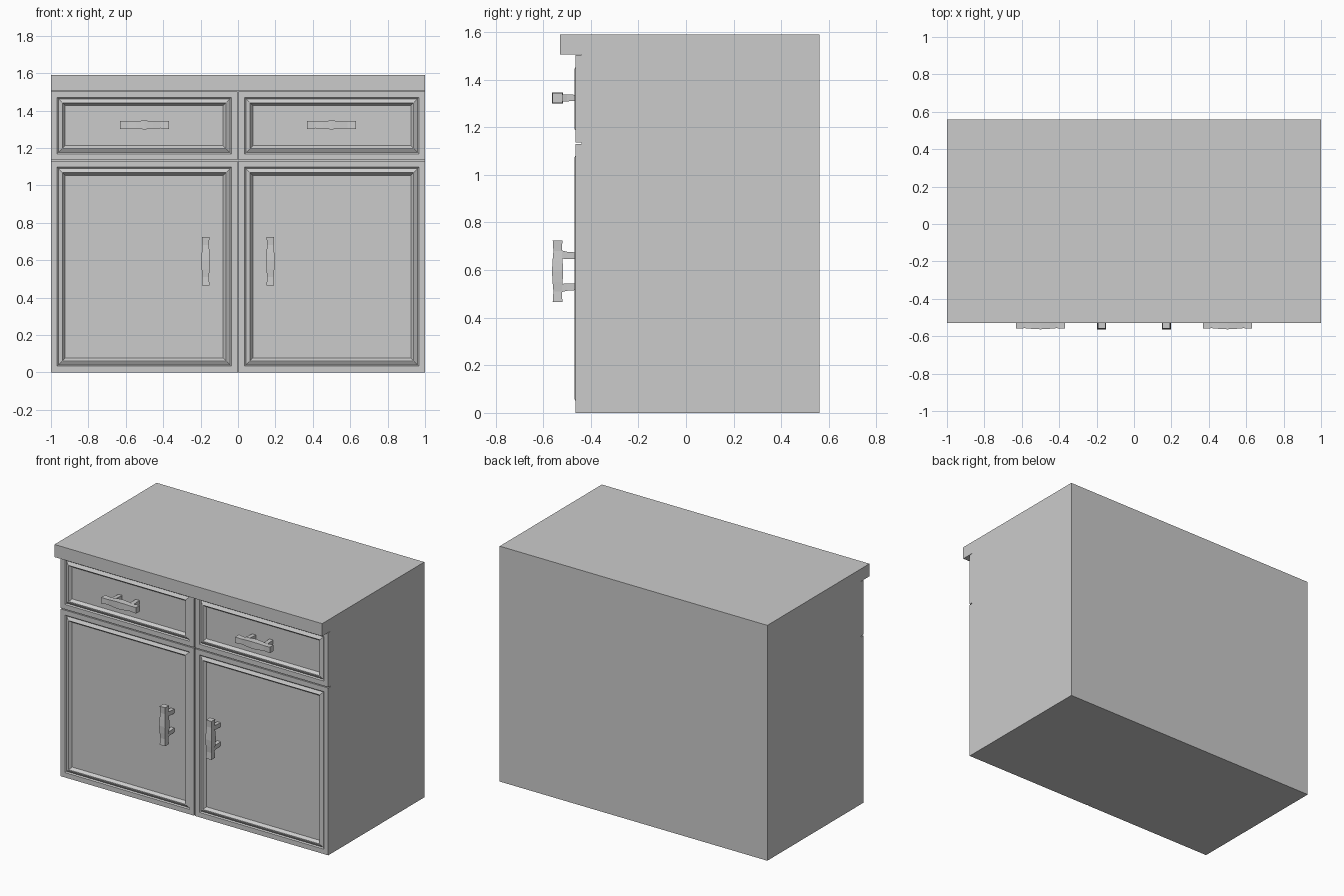
import bpy, bmesh

if "Cube" in bpy.data.objects:
    bpy.data.objects.remove(bpy.data.objects["Cube"])


def loft(name, rings):
    """Bridge four-cornered rings into a closed solid."""
    bm = bmesh.new()
    loops = [[bm.verts.new(p) for p in ring] for ring in rings]
    for a, b in zip(loops, loops[1:]):
        for i in range(4):
            j = (i + 1) % 4
            bm.faces.new((a[i], a[j], b[j], b[i]))
    bm.faces.new(loops[0])
    bm.faces.new(loops[-1])
    bmesh.ops.recalc_face_normals(bm, faces=bm.faces)
    mesh = bpy.data.meshes.new(name)
    bm.to_mesh(mesh)
    bm.free()
    ob = bpy.data.objects.new(name, mesh)
    bpy.context.collection.objects.link(ob)
    return ob


def rect(x0, x1, z0, z1, y):
    return [(x0, y, z0), (x1, y, z0), (x1, y, z1), (x0, y, z1)]


def box(name, x0, x1, y0, y1, z0, z1):
    return loft(name, [rect(x0, x1, z0, z1, y0), rect(x0, x1, z0, z1, y1)])


# moulding profile from the outer edge inwards: (inset, y)
PROFILE = [(0, -0.44), (0, -0.465), (0.033, -0.465), (0.04, -0.458),
           (0.058, -0.469), (0.062, -0.469), (0.076, -0.45)]


def front_panel(name, x0, x1, z0, z1):
    return loft(name, [rect(x0 + d, x1 - d, z0 + d, z1 - d, y) for d, y in PROFILE])


# handle bar sections: (distance along, half thickness)
BAR = [(-0.13, 0.0205), (-0.085, 0.0175), (-0.045, 0.021), (0, 0.0235),
       (0.045, 0.021), (0.085, 0.0175), (0.13, 0.0205)]
BAR_Y = -0.5395


def handle(name, x, z, vertical):
    def place(t, w, y):
        return (x + w, y, z + t) if vertical else (x + t, y, z + w)

    # square bar with swollen middle
    loft(name + "_bar", [[place(t, sx * h, BAR_Y + sy * h)
                          for sx, sy in ((-1, -1), (1, -1), (1, 1), (-1, 1))]
                         for t, h in BAR])
    # two tapered posts
    for s in (-1, 1):
        loft(name + "_post", [[place(s * c + a * h, b * w, y)
                               for a, b in ((-1, -1), (1, -1), (1, 1), (-1, 1))]
                              for c, h, w, y in ((0.071, 0.018, 0.016, -0.53),
                                                 (0.067, 0.015, 0.014, -0.50),
                                                 (0.064, 0.014, 0.013, -0.448))])


# carcass and worktop
box("carcass", -1, 1, -0.44, 0.56, 0, 1.505)
box("worktop", -1, 1, -0.53, 0.56, 1.505, 1.59)

# doors, drawers and handles on each side
for side, s in (("left", -1), ("right", 1)):
    x0, x1 = sorted((s * 0.003, s * 1.0))
    front_panel(side + "_door", x0, x1, 0, 1.13)
    front_panel(side + "_drawer", x0, x1, 1.136, 1.503)
    handle(side + "_door_handle", s * 0.173, 0.595, True)
    handle(side + "_drawer_handle", s * 0.5, 1.323, False)
